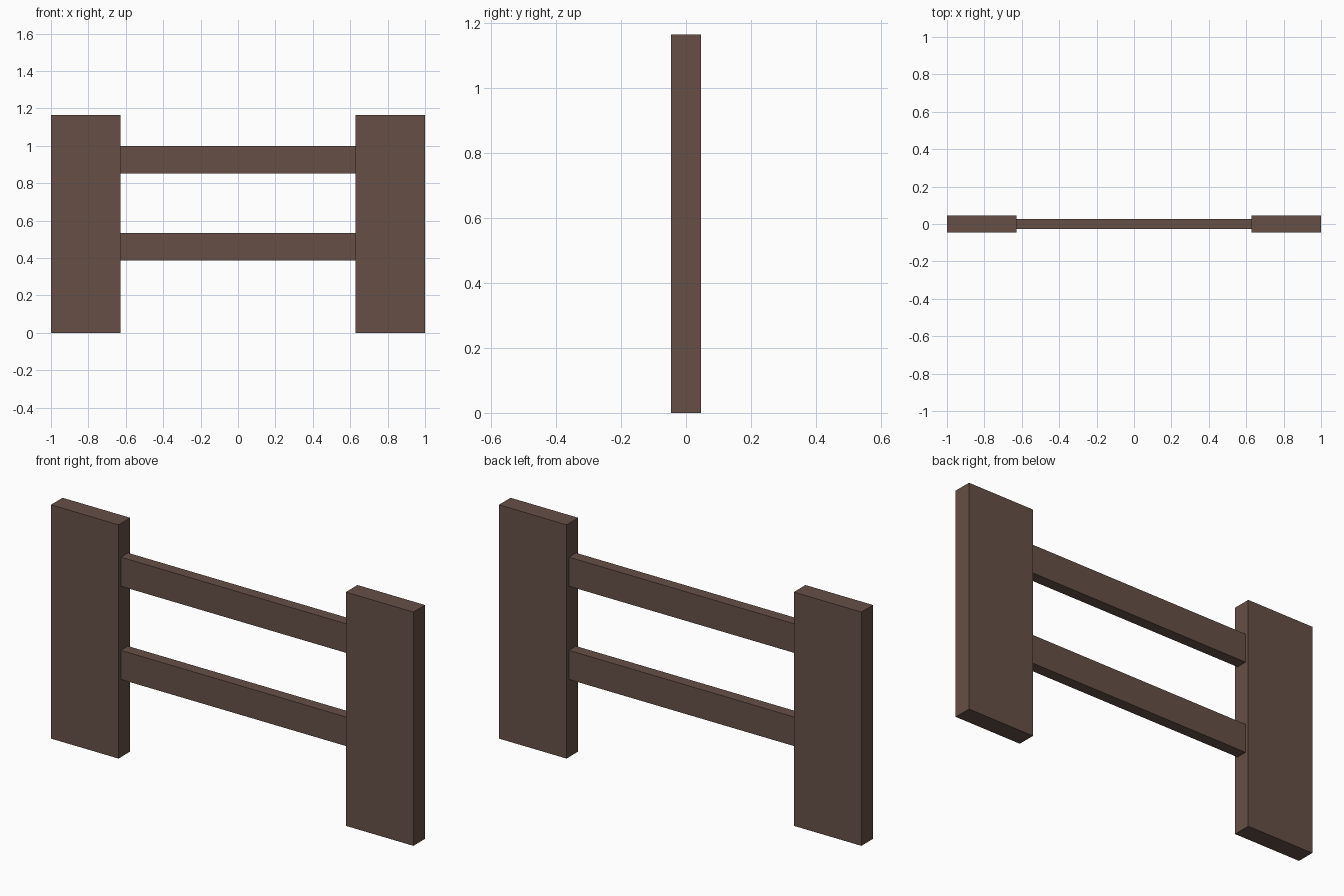
import bpy

if "Cube" in bpy.data.objects:
    bpy.data.objects.remove(bpy.data.objects["Cube"])

# Single dark wood colour
wood = bpy.data.materials.new("dark_brown_wood")
wood.diffuse_color = (0.133, 0.080, 0.061, 1)
wood.use_nodes = True
wood.node_tree.nodes["Principled BSDF"].inputs["Base Color"].default_value = wood.diffuse_color


def box(name, x0, x1, depth, z0, z1):
    """Board centred on y = 0 spanning the given x and z ranges."""
    bpy.ops.mesh.primitive_cube_add(size=1, location=((x0 + x1) / 2, 0, (z0 + z1) / 2))
    ob = bpy.context.object
    ob.name = name
    ob.scale = (x1 - x0, depth, z1 - z0)
    bpy.ops.object.transform_apply(location=False, rotation=False, scale=True)
    ob.data.materials.append(wood)


INNER = 0.627  # inner face of the posts

# Wide flat end posts
box("left_post", -1.0, -INNER, 0.092, 0, 1.166)
box("right_post", INNER, 1.0, 0.092, 0, 1.166)

# Thin horizontal rails between the posts
for name, z in (("lower_rail", 0.388), ("upper_rail", 0.853)):
    box(name, -INNER, INNER, 0.056, z, z + 0.145)
